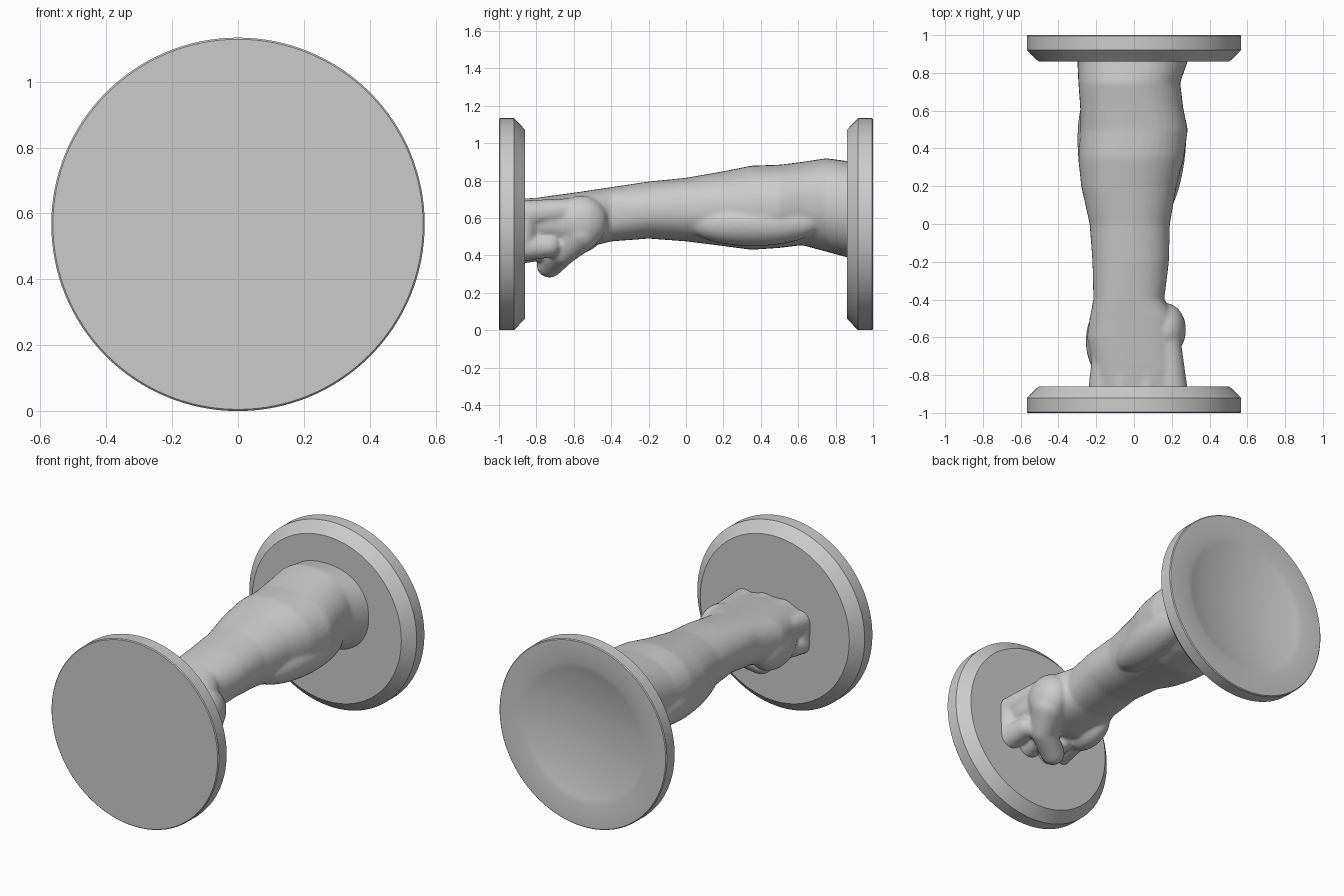
import bpy
import bmesh
import math
from mathutils import Vector, Matrix

cube = bpy.data.objects.get("Cube")
if cube:
    bpy.data.objects.remove(cube, do_unlink=True)

RADIUS = 0.567
AXIS_Z = RADIUS

grey = bpy.data.materials.new("plain grey")
grey.use_nodes = True
colour = (0.6, 0.6, 0.6, 1)
grey.diffuse_color = colour
grey.node_tree.nodes["Principled BSDF"].inputs["Base Color"].default_value = colour


def make_object(name, bm):
    bmesh.ops.recalc_face_normals(bm, faces=bm.faces)
    mesh = bpy.data.meshes.new(name)
    bm.to_mesh(mesh)
    bm.free()
    mesh.materials.append(grey)
    obj = bpy.data.objects.new(name, mesh)
    bpy.context.collection.objects.link(obj)
    return obj


def lathe(name, profile, steps=128):
    """Turn (radius, y) points about the long axis."""
    bm = bmesh.new()
    verts = [bm.verts.new((r, y, AXIS_Z)) for r, y in profile]
    edges = [bm.edges.new(pair) for pair in zip(verts, verts[1:])]
    bmesh.ops.spin(bm, geom=verts + edges, cent=(0, 0, AXIS_Z), axis=(0, 1, 0),
                   angle=math.tau, steps=steps)
    bmesh.ops.remove_doubles(bm, verts=bm.verts, dist=0.0001)
    obj = make_object(name, bm)
    bpy.ops.object.select_all(action='DESELECT')
    obj.select_set(True)
    bpy.context.view_layer.objects.active = obj
    bpy.ops.object.shade_smooth_by_angle(angle=math.radians(30))
    return obj


# End discs: chamfered inside, flat in front, shallow dish at the back
rim = [(RADIUS, 0.995), (RADIUS, 0.92), (0.505, 0.86), (0, 0.86)]
lathe("front_disc", [(0, -1), (RADIUS - 0.005, -1)] + [(r, -y) for r, y in rim])
DISH, DEPTH = 0.43, 0.06
dish = [(DISH * i / 12, 1 - DEPTH * (1 - (i / 12) ** 2)) for i in range(13)]
lathe("back_disc", dish + [(RADIUS - 0.005, 1)] + rim)


def add_capsule(bm, a, b, ra, rb):
    """Tapered limb segment: the hull of two balls."""
    part = bmesh.new()
    for centre, r in ((a, ra), (b, rb)):
        ball = bmesh.new()
        bmesh.ops.create_icosphere(ball, subdivisions=3, radius=r)
        for v in ball.verts:
            part.verts.new(v.co + Vector(centre))
        ball.free()
    hull = bmesh.ops.convex_hull(part, input=part.verts)
    inner = [g for g in hull["geom_interior"] if isinstance(g, bmesh.types.BMVert)]
    bmesh.ops.delete(part, geom=inner, context='VERTS')
    bmesh.ops.recalc_face_normals(part, faces=part.faces)
    temp = bpy.data.meshes.new("temp")
    part.to_mesh(temp)
    part.free()
    bm.from_mesh(temp)
    bpy.data.meshes.remove(temp)


def add_ellipsoid(bm, centre, size, turn=0):
    matrix = (Matrix.Translation(centre) @ Matrix.Rotation(turn, 4, 'Z')
              @ Matrix.Diagonal((*size, 1)))
    bmesh.ops.create_icosphere(bm, subdivisions=4, radius=1, matrix=matrix)


# Arm and hand sections: y, low x, high x, low z, high z
sections = [
    (0.92, -0.30, 0.30, 0.38, 0.90), (0.86, -0.30, 0.285, 0.39, 0.905),
    (0.75, -0.295, 0.245, 0.42, 0.92), (0.62, -0.285, 0.26, 0.455, 0.90),
    (0.5, -0.285, 0.285, 0.44, 0.885), (0.35, -0.295, 0.265, 0.43, 0.88),
    (0.2, -0.28, 0.225, 0.45, 0.85), (0, -0.235, 0.19, 0.475, 0.815),
    (-0.2, -0.22, 0.185, 0.49, 0.795), (-0.4, -0.215, 0.16, 0.475, 0.765),
    (-0.5, -0.235, 0.22, 0.45, 0.75), (-0.6, -0.25, 0.24, 0.43, 0.735),
    (-0.75, -0.22, 0.25, 0.45, 0.715), (-0.92, -0.19, 0.24, 0.47, 0.69)]

bm = bmesh.new()
SIDES = 40
rings = []
for y, x0, x1, z0, z1 in sections:
    power = 0.9 if y > -0.4 else 0.78      # the hand is boxier than the arm
    ring = []
    for i in range(SIDES):
        c, s = math.cos(math.tau * i / SIDES), math.sin(math.tau * i / SIDES)
        x = (x0 + x1) / 2 + (x1 - x0) / 2 * math.copysign(abs(c) ** power, c)
        z = (z0 + z1) / 2 + (z1 - z0) / 2 * math.copysign(abs(s) ** power, s)
        ring.append(bm.verts.new((x, y, z)))
    rings.append(ring)
for a, b in zip(rings, rings[1:]):
    for i in range(SIDES):
        j = (i + 1) % SIDES
        bm.faces.new((a[i], a[j], b[j], b[i]))
bm.faces.new(rings[0])
bm.faces.new(rings[-1])
bmesh.ops.recalc_face_normals(bm, faces=bm.faces)

# Forearm muscles
add_ellipsoid(bm, (0.15, 0.36, 0.57), (0.12, 0.36, 0.12), -0.12)
add_ellipsoid(bm, (-0.18, 0.3, 0.6), (0.11, 0.4, 0.13), 0.12)

# Curled fingers: down from the knuckle, back under the palm
for x, r, drop in ((0.205, 0.077, 0.01), (0.07, 0.078, 0),
                   (-0.065, 0.075, 0), (-0.175, 0.066, 0.03)):
    knuckle = (x, -0.86, 0.628 - drop)
    bend = (x, -0.88, 0.43 + drop)
    tip = (x * 0.95, -0.73, 0.44 + drop)
    add_capsule(bm, (x * 0.9, -0.6, 0.655 - drop), knuckle, r * 0.8, r)
    add_capsule(bm, knuckle, bend, r, r * 0.95)
    add_capsule(bm, bend, tip, r * 0.95, r * 0.8)

# Thumb folded beneath the fingers, with the pads of the palm
add_capsule(bm, (0.17, -0.56, 0.52), (0.13, -0.66, 0.42), 0.1, 0.075)
add_capsule(bm, (0.13, -0.66, 0.42), (0.0, -0.73, 0.35), 0.075, 0.07)
add_ellipsoid(bm, (0.17, -0.56, 0.58), (0.105, 0.14, 0.14))
add_ellipsoid(bm, (-0.16, -0.62, 0.53), (0.095, 0.18, 0.13))

# Blend the pieces into one smooth body
arm = make_object("arm_and_fist", bm)
remesh = arm.modifiers.new("blend", 'REMESH')
remesh.mode = 'VOXEL'
remesh.voxel_size = 0.011
remesh.use_smooth_shade = True
smooth = arm.modifiers.new("soften", 'SMOOTH')
smooth.factor = 0.5
smooth.iterations = 7
